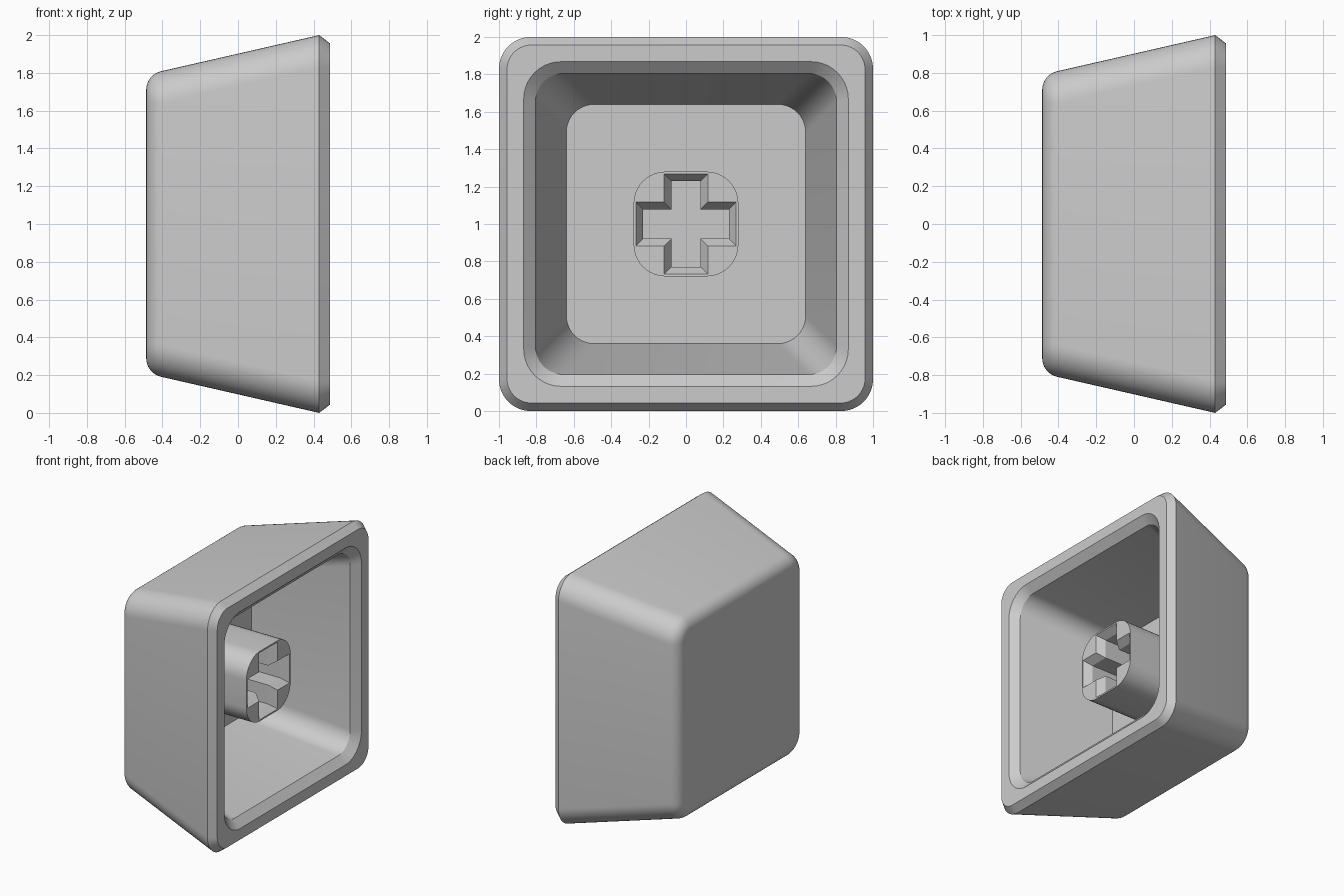
import bpy, bmesh
from math import sin, cos, pi, radians

cube = bpy.data.objects.get("Cube")
if cube:
    bpy.data.objects.remove(cube, do_unlink=True)

grey = bpy.data.materials.new("light grey plastic")
grey.use_nodes = True
colour = (0.6, 0.6, 0.6, 1)
grey.diffuse_color = colour
grey.node_tree.nodes["Principled BSDF"].inputs["Base Color"].default_value = colour

CENTRE_Z = 1.0
STEPS = 10


def rounded_square(half, radius):
    """Outline of a rounded square as (y, z) points around the origin."""
    points = []
    for corner in range(4):
        mid = pi / 4 + corner * pi / 2
        cy = (half - radius) * (1 if cos(mid) > 0 else -1)
        cz = (half - radius) * (1 if sin(mid) > 0 else -1)
        for i in range(STEPS + 1):
            a = corner * pi / 2 + i / STEPS * pi / 2
            points.append((cy + radius * cos(a), cz + radius * sin(a)))
    return points


def cross(arm, width):
    """Outline of a plus sign as (y, z) points."""
    quarter = [(arm, -width), (arm, width), (width, width)]
    points = []
    for _ in range(4):
        points += quarter
        quarter = [(-z, y) for y, z in quarter]
    return points


def ring(bm, x, outline):
    return [bm.verts.new((x, y, z + CENTRE_Z)) for y, z in outline]


def loft(bm, rings):
    for a, b in zip(rings, rings[1:]):
        n = len(a)
        for i in range(n):
            j = (i + 1) % n
            bm.faces.new((a[i], a[j], b[j], b[i]))


def finish(bm, name):
    bmesh.ops.recalc_face_normals(bm, faces=bm.faces[:])
    mesh = bpy.data.meshes.new(name)
    bm.to_mesh(mesh)
    bm.free()
    mesh.materials.append(grey)
    obj = bpy.data.objects.new(name, mesh)
    bpy.context.collection.objects.link(obj)
    bpy.ops.object.select_all(action="DESELECT")
    obj.select_set(True)
    bpy.context.view_layer.objects.active = obj
    bpy.ops.object.shade_smooth_by_angle(angle=radians(25))


# Hollow shell: filleted closed back, tapered sides, bevelled rim, inner walls
BACK, RIM, FLOOR = -0.486, 0.486, -0.33
FILLET = 0.1
profile = []
for i in range(9):
    a = radians(180 - 77.1 * i / 8)
    half = 0.711 + FILLET * sin(a)
    profile.append((BACK + FILLET + FILLET * cos(a), half, 0.17 - (0.808 - half)))
profile += [
    (0.43, 1.0, 0.17), (RIM, 0.957, 0.13),
    (RIM, 0.868, 0.2), (0.43, 0.805, 0.15),
    (FLOOR, 0.64, 0.15),
]
bm = bmesh.new()
rings = [ring(bm, x, rounded_square(h, r)) for x, h, r in profile]
loft(bm, rings)
bm.faces.new(rings[0])
bm.faces.new(rings[-1])
finish(bm, "cap_shell")

# Stem with a bevelled cross-shaped socket
TIP = 0.27
bm = bmesh.new()
base = ring(bm, FLOOR - 0.01, rounded_square(0.28, 0.17))
tip = ring(bm, TIP, rounded_square(0.28, 0.17))
mouth = ring(bm, TIP, cross(0.268, 0.117))
throat = ring(bm, TIP - 0.06, cross(0.23, 0.078))
bottom = ring(bm, TIP - 0.4, cross(0.23, 0.078))
loft(bm, [base, tip])
loft(bm, [mouth, throat, bottom])
bm.faces.new(base)
bm.faces.new(bottom)
edges = [bm.edges.get((r[i - 1], r[i])) for r in (tip, mouth) for i in range(len(r))]
bmesh.ops.triangle_fill(bm, edges=edges, use_beauty=True, normal=(1, 0, 0))
finish(bm, "stem")
